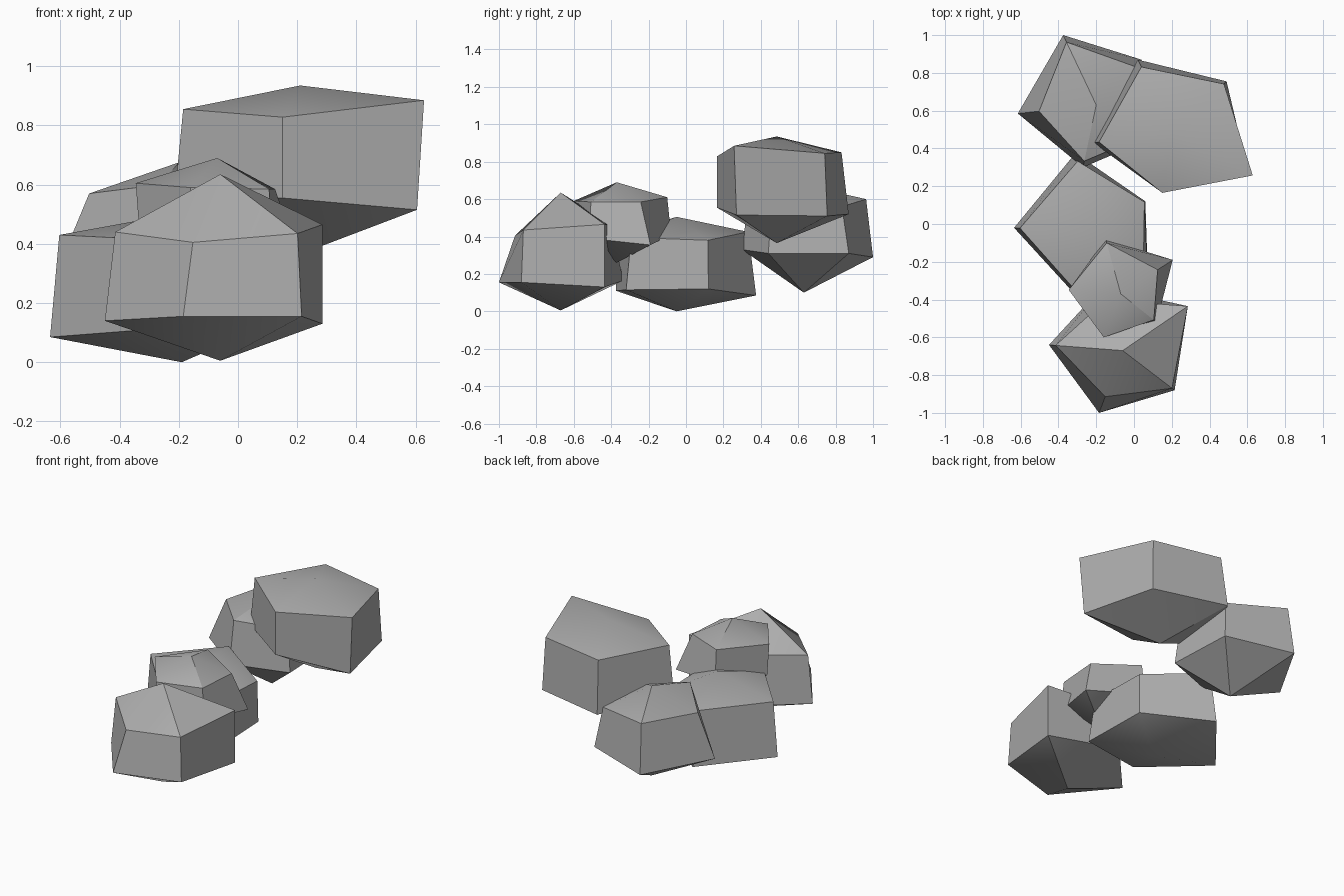
import bpy
import bmesh
import math

default_cube = bpy.data.objects.get("Cube")
if default_cube:
    bpy.data.objects.remove(default_cube, do_unlink=True)


def flat_material(name, colour):
    material = bpy.data.materials.new(name)
    material.use_nodes = True
    material.diffuse_color = colour
    shader = material.node_tree.nodes["Principled BSDF"]
    shader.inputs["Base Color"].default_value = colour
    shader.inputs["Roughness"].default_value = 0.9
    return material


stone_grey = flat_material("stone grey", (0.42, 0.42, 0.42, 1))


def rock(name, peak, foot_height, corners):
    """Five-sided boulder: a lower ring, an inset upper ring and two points.
    Each corner holds x, y, lower height, upper height and upper inset."""
    bm = bmesh.new()
    peak_x, peak_y, peak_height = peak
    top = bm.verts.new((peak_x, peak_y, peak_height))
    foot = bm.verts.new((peak_x, peak_y, foot_height))
    lower, upper = [], []
    for x, y, low, high, inset in corners:
        lower.append(bm.verts.new((x, y, low)))
        upper.append(bm.verts.new((peak_x + (x - peak_x) * inset,
                                   peak_y + (y - peak_y) * inset, high)))
    count = len(corners)
    for i in range(count):
        j = (i + 1) % count
        bm.faces.new((lower[i], lower[j], upper[j], upper[i]))
        bm.faces.new((upper[i], upper[j], top))
        bm.faces.new((lower[j], lower[i], foot))
    bmesh.ops.recalc_face_normals(bm, faces=bm.faces)

    mesh = bpy.data.meshes.new(name)
    bm.to_mesh(mesh)
    bm.free()
    mesh.materials.append(stone_grey)
    boulder = bpy.data.objects.new(name, mesh)
    bpy.context.collection.objects.link(boulder)

    # Soften the shallow ridges and keep the hard corners
    bpy.ops.object.select_all(action="DESELECT")
    boulder.select_set(True)
    bpy.context.view_layer.objects.active = boulder
    bpy.ops.object.shade_smooth_by_angle(angle=math.radians(30))
    return boulder


# Front boulder, resting on the ground
rock("front_rock", (-.06, -.67, .635), .005, [
    (-.45, -.64, .14, .44, .91),
    (-.185, -1, .155, .405, .74),
    (.215, -.88, .155, .435, .95),
    (.285, -.435, .13, .465, 1),
    (-.17, -.335, .165, .465, .8),
])

# Small stone perched between the front and middle boulders
rock("small_rock", (-.07, -.37, .69), .26, [
    (-.33, -.35, .4, .605, 1.06),
    (-.16, -.6, .41, .59, 1),
    (.12, -.52, .39, .585, .92),
    (.205, -.19, .355, .585, .71),
    (-.15, -.08, .41, .61, .93),
])

# Middle boulder, resting on the ground
rock("middle_rock", (-.19, -.05, .505), 0, [
    (-.635, -.02, .085, .43, .93),
    (-.31, -.375, .11, .415, .95),
    (.075, -.32, .115, .395, .9),
    (.06, .12, .12, .38, .98),
    (-.31, .375, .085, .425, .9),
])

# Back boulder on the right
rock("back_right_rock", (-.2, .63, .675), .1, [
    (-.615, .585, .3, .57, .73),
    (-.27, .3, .33, .6, .9),
    (.06, .44, .31, .57, .9),
    (.04, .87, .31, .56, .85),
    (-.375, 1, .29, .6, .9),
])

# High back boulder on the left
rock("back_left_rock", (.21, .485, .935), .365, [
    (-.215, .43, .55, .855, .93),
    (.15, .165, .555, .828, 1),
    (.605, .27, .515, .885, 1.06),
    (.49, .755, .51, .845, .95),
    (.02, .87, .52, .85, .9),
])
